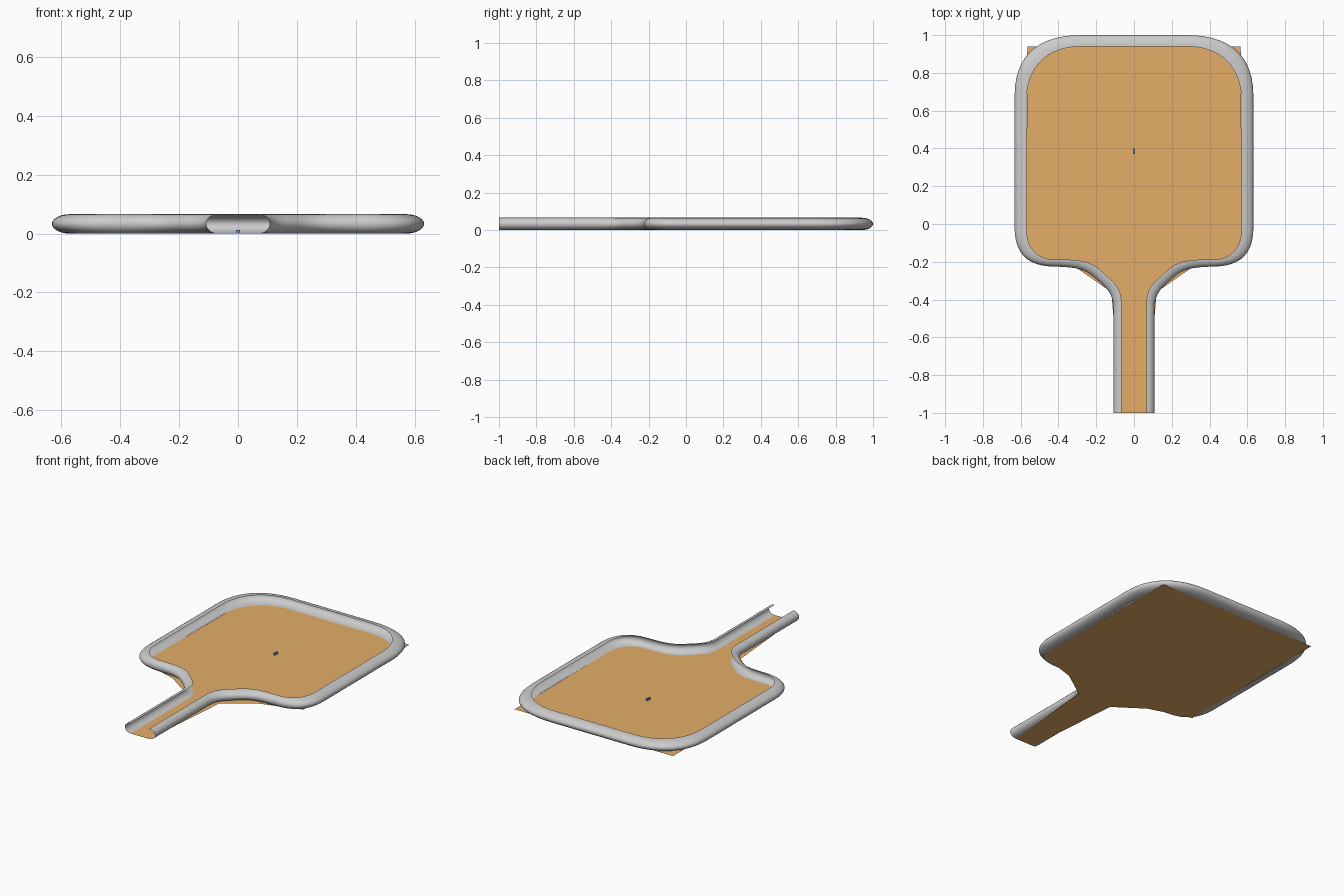
import bpy, bmesh, math
from mathutils import Vector
from mathutils.geometry import interpolate_bezier

if "Cube" in bpy.data.objects:
    bpy.data.objects.remove(bpy.data.objects["Cube"])

H = 0.066  # rim height


def material(name, color):
    m = bpy.data.materials.new(name)
    m.diffuse_color = color
    m.use_nodes = True
    m.node_tree.nodes["Principled BSDF"].inputs["Base Color"].default_value = m.diffuse_color
    return m


def make_object(name, bm, mat=None):
    me = bpy.data.meshes.new(name)
    bm.to_mesh(me)
    bm.free()
    ob = bpy.data.objects.new(name, me)
    bpy.context.collection.objects.link(ob)
    if mat:
        me.materials.append(mat)
    return ob


def outline(start, curves, end):
    """Straight start, a chain of bezier bends, straight end."""
    pts = [Vector((*start, 0))]
    for c in curves:
        seg = interpolate_bezier(*[Vector((*p, 0)) for p in c], 14)
        pts += [p for p in seg if (p - pts[-1]).length > 1e-5]
    pts.append(Vector((*end, 0)))
    return pts


# right half of the rim: widest outline and lip outline
outer = outline((0, 1), [
    [(.28, 1), (.50, 1), (.632, .90), (.632, .68)],
    [(.632, -.02), (.632, -.16), (.56, -.225), (.42, -.225)],
    [(.42, -.225), (.30, -.23), (.26, -.235), (.19, -.30)],
    [(.19, -.30), (.14, -.345), (.108, -.37), (.108, -.46)],
], (.108, -1))
inner = outline((0, .94), [
    [(.28, .94), (.46, .94), (.57, .83), (.57, .65)],
    [(.57, -.02), (.57, -.13), (.51, -.188), (.42, -.188)],
    [(.42, -.188), (.28, -.188), (.23, -.19), (.155, -.265)],
    [(.155, -.265), (.10, -.315), (.066, -.34), (.066, -.42)],
], (.066, -1))

# rim: open C-shaped shell swept between the two outlines
bm = bmesh.new()
STEPS = 12
rows = []
for o, i in zip(outer, inner):
    row = []
    for k in range(STEPS + 1):
        a = math.pi * k / STEPS
        p = i.lerp(o, math.sin(a))
        row.append(bm.verts.new((p.x, p.y, H / 2 * (1 - math.cos(a)))))
    rows.append(row)
for r, s in zip(rows, rows[1:]):
    for k in range(STEPS):
        bm.faces.new((r[k], s[k], s[k + 1], r[k + 1]))
bmesh.ops.recalc_face_normals(bm, faces=bm.faces)
for f in bm.faces:
    f.smooth = True
rim = make_object("rim", bm)
mirror = rim.modifiers.new("mirror", 'MIRROR')
mirror.use_axis[0] = True

# floor: flat angular sheet under the rim
half = [(.565, .94), (.572, -.15), (.30, -.235), (.12, -.36), (.066, -1)]
bm = bmesh.new()
loop = half + [(-x, y) for x, y in reversed(half)]
face = bm.faces.new([bm.verts.new((x, y, 0)) for x, y in loop])
face.normal_update()
if face.normal.z < 0:
    face.normal_flip()
make_object("floor", bm, material("orange", (.78, .42, .14, 1)))

# small blue stud in the middle of the floor
bm = bmesh.new()
bmesh.ops.create_cube(bm, size=1)
bmesh.ops.scale(bm, vec=(.012, .03, .012), verts=bm.verts)
bmesh.ops.translate(bm, vec=(0, .385, .006), verts=bm.verts)
make_object("centre_stud", bm, material("blue", (.2, .25, .6, 1)))
